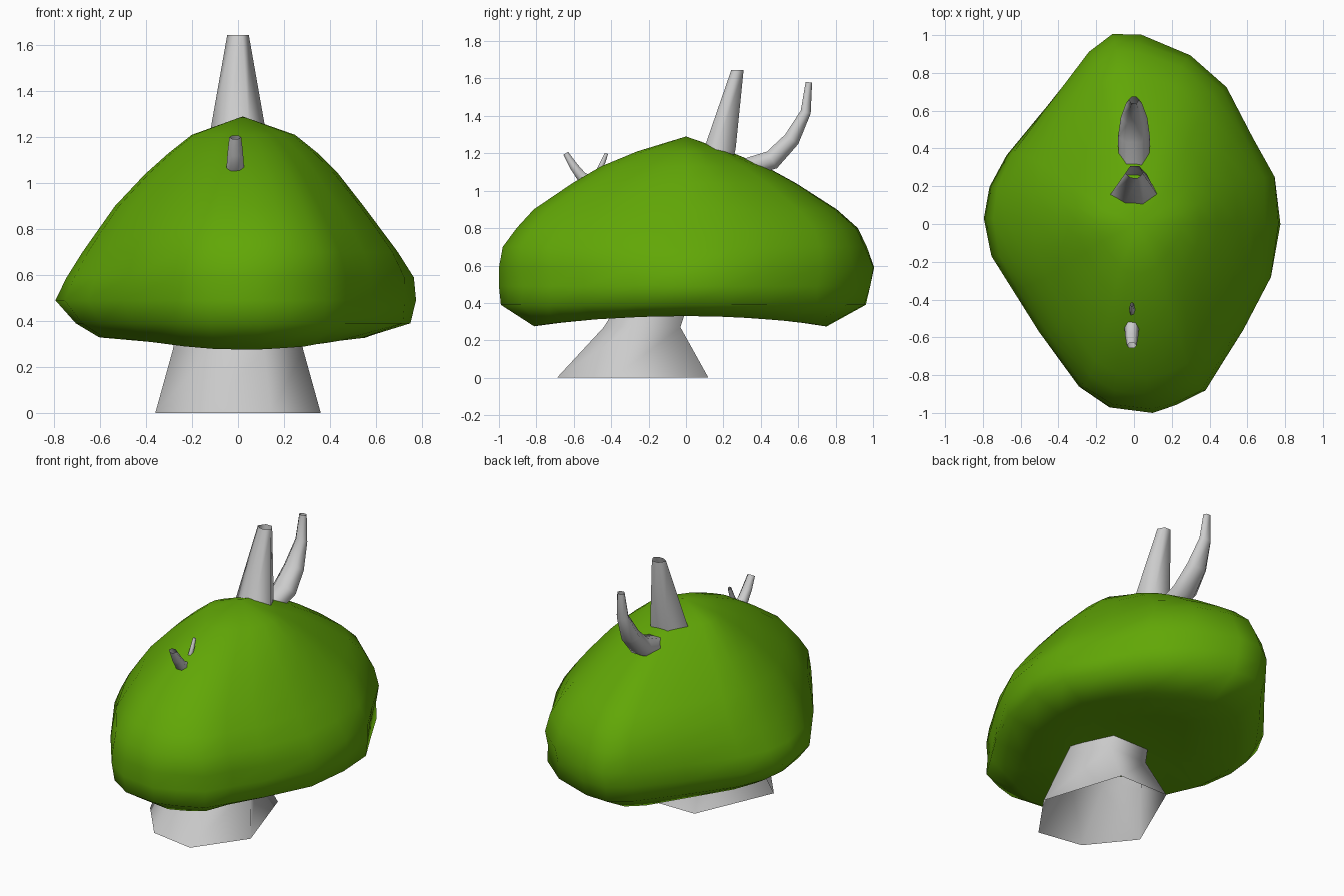
import bpy, bmesh, math
from mathutils import Vector

if "Cube" in bpy.data.objects:
    bpy.data.objects.remove(bpy.data.objects["Cube"])


def loft(name, rings, cap_start=None, cap_end=None, mat=None):
    """Skin equal-length rings of points; optional apex points close the ends."""
    bm = bmesh.new()
    vs = [[bm.verts.new(p) for p in r] for r in rings]
    n = len(vs[0])
    for a, b in zip(vs, vs[1:]):
        for i in range(n):
            j = (i + 1) % n
            bm.faces.new((a[i], a[j], b[j], b[i]))
    for apex, ring in ((cap_start, vs[0]), (cap_end, vs[-1])):
        if apex:
            v = bm.verts.new(apex)
            for i in range(n):
                bm.faces.new((ring[i], ring[(i + 1) % n], v))
    bmesh.ops.recalc_face_normals(bm, faces=bm.faces)
    me = bpy.data.meshes.new(name)
    bm.to_mesh(me)
    bm.free()
    for p in me.polygons:
        p.use_smooth = True
    ob = bpy.data.objects.new(name, me)
    bpy.context.collection.objects.link(ob)
    if mat:
        me.materials.append(mat)
    return ob


def branch(name, path, x=0.0):
    """Six-sided open tube bending in the YZ plane; path holds (y, z, x radius, radius)."""
    c = [Vector((x, p[0], p[1])) for p in path]
    rings = []
    for i, p in enumerate(path):
        t = (c[min(i + 1, len(c) - 1)] - c[max(i - 1, 0)]).normalized()
        side = Vector((1, 0, 0))
        up = t.cross(side)
        rings.append([c[i] + side * p[2] * math.cos(k * math.pi / 3)
                      + up * p[3] * math.sin(k * math.pi / 3) for k in range(6)])
    return loft(name, rings)


leaf = bpy.data.materials.new("leaf_green")
leaf.diffuse_color = (0.12, 0.385, 0.002, 1)
leaf.use_nodes = True
leaf.node_tree.nodes["Principled BSDF"].inputs["Base Color"].default_value = leaf.diffuse_color

# Canopy: plan outline scaled to the silhouette extents at each height
outline = [(.04, 1), (-.12, 1), (-.25, .9), (-.46, .63), (-.67, .37), (-.76, .2), (-.79, .03),
           (-.75, -.17), (-.65, -.33), (-.5, -.57), (-.29, -.86), (-.13, -.97), (.1, -1),
           (.23, -.95), (.38, -.87), (.47, -.72), (.58, -.55), (.73, -.28), (.78, 0),
           (.75, .25), (.63, .45), (.49, .71), (.3, .88)]
# z, left, right, front, back extents, sag at front and back, fullness on the diagonals
levels = [(.345, .30, .30, .38, .38, .01, 0), (.33, .60, .56, .80, .74, .055, .06),
          (.39, .70, .755, .98, .95, 0, .04), (.49, .79, .78, 1.0, .985, 0, 0),
          (.59, .74, .77, .995, 1.0, 0, .02), (.70, .67, .70, .965, .95, 0, .06),
          (.80, .60, .625, .89, .90, 0, .07), (.90, .53, .55, .80, .79, 0, .07),
          (1.04, .40, .44, .60, .58, 0, .05), (1.13, .30, .35, .45, .42, 0, .04),
          (1.21, .20, .25, .26, .23, 0, .02)]
rings = []
for z, l, r, f, b, sag, full in levels:
    ring = []
    for x, y in outline:
        k = (1 + full * abs(math.sin(2 * math.atan2(y, x / .785)))) 
        ring.append((x * k * (l if x < 0 else r) / .785, y * k * (f if y < 0 else b),
                     z - sag * y * y))
    rings.append(ring)
loft("canopy", rings, (0, 0, .345), (.02, 0, 1.29), leaf)

# Trunk: flared uneven hexagonal tube leaning back; centre y, z, x and y half widths
hexagon = [(1, -.25), (.55, 1), (-.4, 1), (-1, -.22), (-.4, -.88), (.4, -1)]
trunk = [(-.285, 0, .36, .405), (-.235, .27, .285, .205), (-.03, .70, .19, .14),
         (.18, 1.22, .122, .085), (.275, 1.645, .047, .033)]
loft("trunk", [[(h * rx, cy + k * ry, z) for h, k in hexagon] for cy, z, rx, ry in trunk])

# Branches poking out of the canopy
branch("back_branch", [(.10, .98, .07, .06), (.30, 1.115, .08, .06), (.46, 1.165, .085, .06),
                       (.565, 1.275, .07, .05), (.64, 1.42, .042, .032), (.657, 1.58, .026, .02)])
branch("front_branch", [(-.05, .72, .06, .06), (-.40, 1.0, .045, .04), (-.555, 1.07, .038, .034),
                        (-.60, 1.13, .034, .026), (-.643, 1.2, .026, .017)], -.012)
branch("front_twig", [(-.45, 1.03, .016, .018), (-.47, 1.10, .016, .018),
                      (-.445, 1.15, .014, .015), (-.425, 1.2, .011, .011)], -.01)
